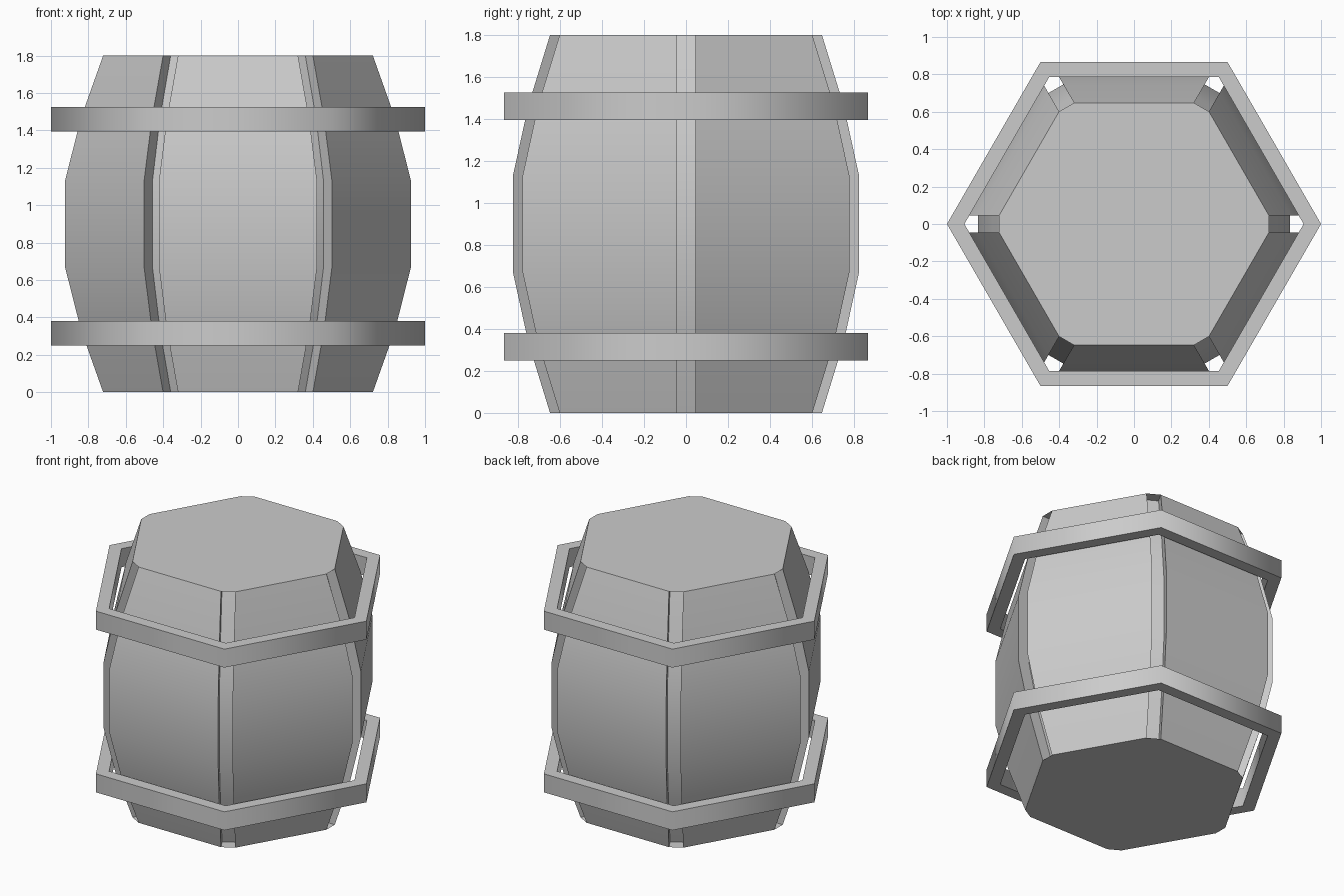
import bpy, bmesh, math

if "Cube" in bpy.data.objects:
    bpy.data.objects.remove(bpy.data.objects["Cube"])

# barrel profile: height, corner radius of the panels, radius of the groove floor
PROFILE = [(0, 0.721, 0.64), (0.335, 0.84, 0.755), (0.67, 0.925, 0.835),
           (1.13, 0.925, 0.835), (1.465, 0.84, 0.755), (1.8, 0.721, 0.64)]
HALF_GAP = 0.046


def finish(bm, name, smooth_angle):
    bmesh.ops.recalc_face_normals(bm, faces=bm.faces)
    mesh = bpy.data.meshes.new(name)
    bm.to_mesh(mesh)
    bm.free()
    obj = bpy.data.objects.new(name, mesh)
    bpy.context.collection.objects.link(obj)
    bpy.ops.object.select_all(action='DESELECT')
    obj.select_set(True)
    bpy.context.view_layer.objects.active = obj
    bpy.ops.object.shade_smooth_by_angle(angle=math.radians(smooth_angle))
    return obj


def bridge(bm, a, b):
    n = len(a)
    for i in range(n):
        j = (i + 1) % n
        bm.faces.new((a[i], a[j], b[j], b[i]))


# six bowed panels with a flat-bottomed groove at each corner
bm = bmesh.new()
levels = []
for z, outer, inner in PROFILE:
    section = []
    for k in range(6):
        a = k * math.pi / 3
        for r, t in ((outer, -HALF_GAP), (inner, -HALF_GAP), (inner, HALF_GAP), (outer, HALF_GAP)):
            section.append(bm.verts.new((r * math.cos(a) - t * math.sin(a),
                                         r * math.sin(a) + t * math.cos(a), z)))
    levels.append(section)
for lower, upper in zip(levels, levels[1:]):
    bridge(bm, lower, upper)
finish(bm, "barrel_body", 40)

# flat end lids that cover the groove ends
for name, (z, r, _), flip in (("bottom_lid", PROFILE[0], True), ("top_lid", PROFILE[-1], False)):
    bm = bmesh.new()
    ring = []
    for k in range(6):
        a = k * math.pi / 3
        for t in (-HALF_GAP, HALF_GAP):
            ring.append(bm.verts.new((r * math.cos(a) - t * math.sin(a),
                                      r * math.sin(a) + t * math.cos(a), z)))
    face = bm.faces.new(ring[::-1] if flip else ring)
    mesh = bpy.data.meshes.new(name)
    bm.to_mesh(mesh)
    bm.free()
    bpy.context.collection.objects.link(bpy.data.objects.new(name, mesh))

# hexagonal hoops
for name, z0, z1 in (("lower_hoop", 0.25, 0.38), ("upper_hoop", 1.395, 1.525)):
    bm = bmesh.new()
    loops = []
    for r, z in ((1.0, z0), (1.0, z1), (0.907, z1), (0.907, z0)):
        loops.append([bm.verts.new((r * math.cos(k * math.pi / 3),
                                    r * math.sin(k * math.pi / 3), z)) for k in range(6)])
    for i in range(4):
        bridge(bm, loops[i], loops[(i + 1) % 4])
    finish(bm, name, 70)
